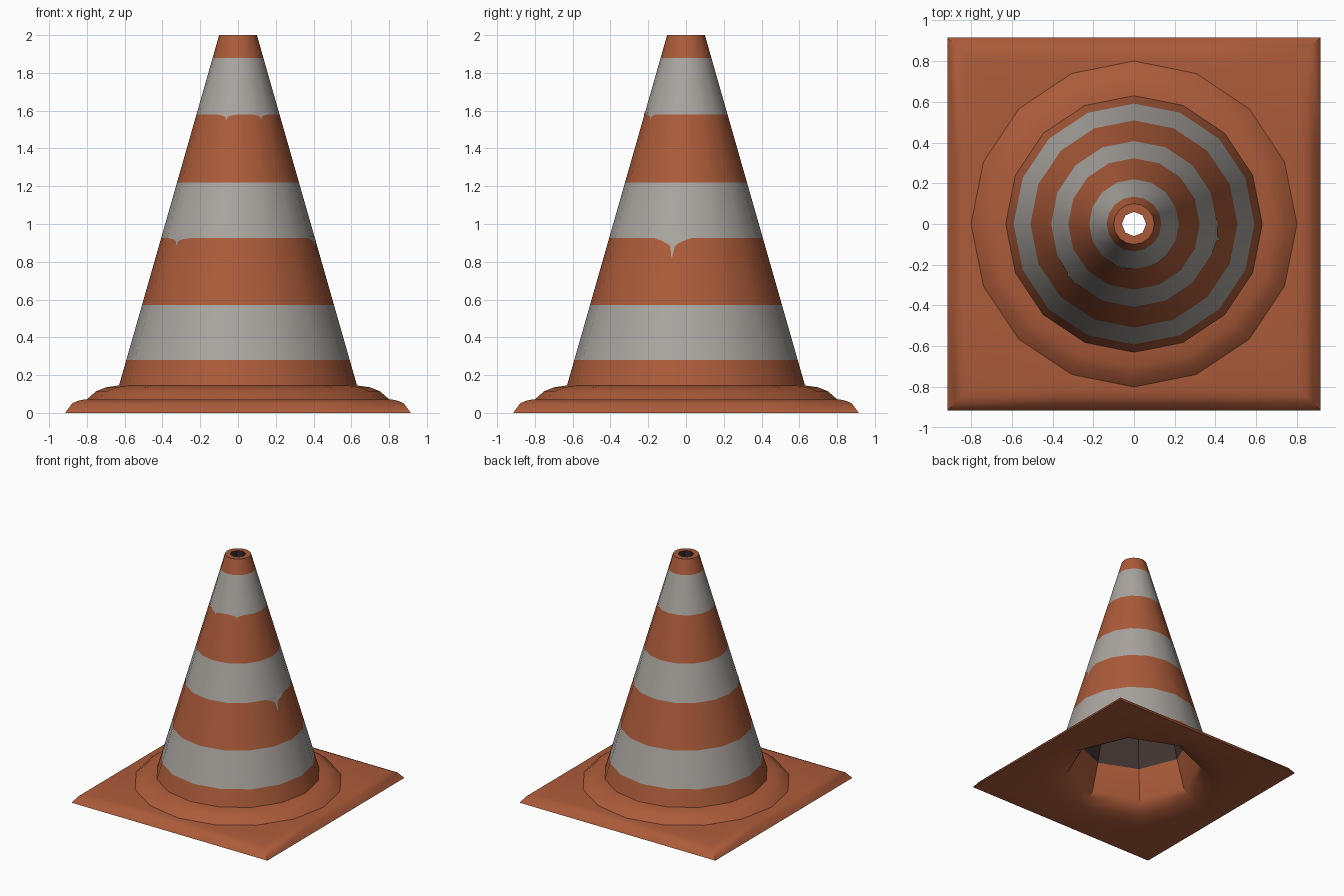
import bpy, bmesh, math

if "Cube" in bpy.data.objects:
    bpy.data.objects.remove(bpy.data.objects["Cube"])

def material(name, rgb):
    m = bpy.data.materials.new(name)
    m.diffuse_color = (*rgb, 1)
    m.use_nodes = True
    m.node_tree.nodes["Principled BSDF"].inputs["Base Color"].default_value = m.diffuse_color
    return m

ORANGE = material("faded orange", (0.41, 0.105, 0.042))
GREY = material("light grey", (0.40, 0.375, 0.35))
DARK = material("dark inside", (0.055, 0.038, 0.033))
SIDES = 16
STEP = 2 * math.pi / SIDES
BOTTOM, TOP = (0.63, 0.145), (0.10, 2.0)

def cone_radius(z):
    t = (z - BOTTOM[1]) / (TOP[1] - BOTTOM[1])
    return BOTTOM[0] + t * (TOP[0] - BOTTOM[0])

def ring_scale(shape, i):
    a = i * STEP
    if shape == "square":
        return 1 / max(abs(math.cos(a)), abs(math.sin(a)))
    if shape == "octagon" and i % 2:
        return math.cos(STEP)
    return 1

def finish(bm, name, mats):
    me = bpy.data.meshes.new(name)
    bm.to_mesh(me)
    bm.free()
    for m in mats:
        me.materials.append(m)
    ob = bpy.data.objects.new(name, me)
    bpy.context.collection.objects.link(ob)
    bpy.ops.object.select_all(action='DESELECT')
    ob.select_set(True)
    bpy.context.view_layer.objects.active = ob
    bpy.ops.object.shade_smooth_by_angle(angle=math.radians(35))
    return ob

# Closed profile: square foot, round collar, striped cone, rim, hollow inside.
# Each entry: shape, radius, height, colour of the band up to the next ring
rings = [("square", r, z, 0) for r, z in
         [(0.915, 0), (0.878, 0.05), (0.85, 0.063), (0.82, 0.07)]]
rings += [("round", r, z, 0) for r, z in
          [(0.80, 0.072), (0.75, 0.115), (0.70, 0.135), BOTTOM]]
for low, high in [(0.28, 0.57), (0.925, 1.22), (1.58, 1.88)]:
    rings += [("round", cone_radius(low), low, 1), ("round", cone_radius(high), high, 0)]
rings += [("round", *TOP, 0), ("octagon", 0.06, 2.0, 2)]
rings += [("octagon", r, z, 0) for r, z in
          [(0.45, 0.36), (0.52, 0.12), (0.55, 0.075), (0.63, 0.03), (0.78, 0)]]

bm = bmesh.new()
loops = []
for shape, r, z, _ in rings:
    loops.append([bm.verts.new((r * ring_scale(shape, i) * math.cos(i * STEP),
                                r * ring_scale(shape, i) * math.sin(i * STEP), z))
                  for i in range(SIDES)])
for k, (_, _, _, colour) in enumerate(rings):
    a, b = loops[k], loops[(k + 1) % len(loops)]
    for i in range(SIDES):
        j = (i + 1) % SIDES
        bm.faces.new((a[i], a[j], b[j], b[i])).material_index = colour
bmesh.ops.recalc_face_normals(bm, faces=bm.faces)
finish(bm, "cone_body", [ORANGE, GREY, DARK])

# Paint runs hanging from the lower stripe edges
def paint_run(name, angle, top, half_width, depth):
    bm = bmesh.new()
    shape = [0, 0.12, 0.25, 0.4, 1, 0.95, 0.4, 0.25, 0.12, 0]
    columns = []
    for k, drop in enumerate(shape):
        u = (k / (len(shape) - 1)) * 2 - 1
        u = u * abs(u)                       # narrow in the middle
        a = math.radians(angle) + u * half_width / cone_radius(top)
        flat = math.cos(STEP / 2) / math.cos((a % STEP) - STEP / 2)
        col = []
        for z in (top + 0.01, top - depth * drop):
            r = cone_radius(z) * flat + 0.003
            col.append(bm.verts.new((r * math.cos(a), r * math.sin(a), z)))
        columns.append(col)
    for p, q in zip(columns, columns[1:]):
        bm.faces.new((p[1], q[1], q[0], p[0]))
    finish(bm, name, [GREY])

paint_run("paint_run_right", -10, 0.925, 0.10, 0.11)
paint_run("paint_run_front", 218, 0.925, 0.09, 0.04)
paint_run("paint_run_upper_a", 254, 1.58, 0.06, 0.03)
paint_run("paint_run_upper_b", 303, 1.58, 0.05, 0.03)
